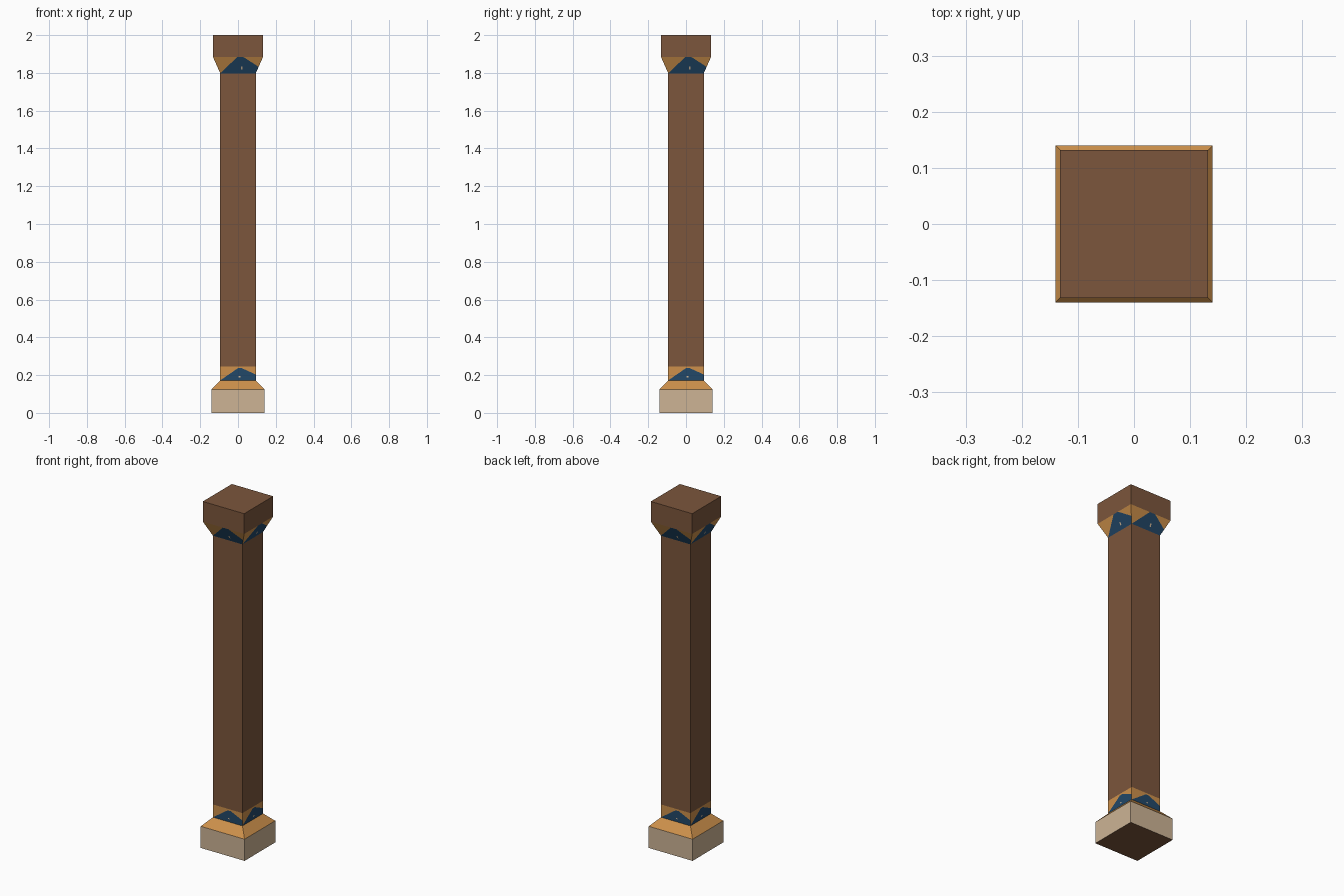
import bpy
import bmesh
from math import pi
from mathutils import Matrix, Vector

if "Cube" in bpy.data.objects:
    bpy.data.objects.remove(bpy.data.objects["Cube"])


def material(name, rgb):
    m = bpy.data.materials.new(name)
    m.diffuse_color = (*rgb, 1)
    m.use_nodes = True
    m.node_tree.nodes["Principled BSDF"].inputs["Base Color"].default_value = m.diffuse_color
    return m


BROWN = material("brown wood", (0.20, 0.093, 0.045))
OCHRE = material("ochre paint", (0.61, 0.28, 0.07))
STONE = material("pale stone", (0.61, 0.456, 0.30))
BLUE = material("deep blue paint", (0.016, 0.065, 0.14))

R0, R1, R2 = 0.14, 0.094, 0.132          # half widths: base, shaft, capital
Z1, Z2, Z3, Z4, Z5, Z6 = 0.125, 0.172, 0.246, 1.798, 1.883, 2.0


def finish(name, bm, mats):
    bmesh.ops.remove_doubles(bm, verts=bm.verts, dist=1e-5)
    me = bpy.data.meshes.new(name)
    bm.to_mesh(me)
    bm.free()
    for m in mats:
        me.materials.append(m)
    ob = bpy.data.objects.new(name, me)
    bpy.context.collection.objects.link(ob)
    return ob


def panels(name, polys, half, mats):
    """Repeat front-face polygons (material index, [(u, z)...]) on four sides."""
    bm = bmesh.new()
    for k in range(4):
        rot = Matrix.Rotation(k * pi / 2, 3, 'Z')
        for idx, pts in polys:
            f = bm.faces.new([bm.verts.new(rot @ Vector((u, -half(z), z)))
                              for u, z in pts])
            f.material_index = idx
    return bm, name, mats


def tier(name, r0, z0, r1, z1, mats, cap=None):
    """Four-sided tapered block; cap is an optional end height."""
    half = lambda z: r0 + (r1 - r0) * (z - z0) / (z1 - z0)
    bm, _, _ = panels(name, [(0, [(-r0, z0), (r0, z0), (r1, z1), (-r1, z1)])], half, mats)
    if cap is not None:
        r = half(cap)
        pts = [(-r, -r), (r, -r), (r, r), (-r, r)]
        if cap == z0:
            pts.reverse()
        f = bm.faces.new([bm.verts.new((x, y, cap)) for x, y in pts])
        f.material_index = len(mats) - 1
    return finish(name, bm, mats)


# Plain tiers
tier("base_block", R0, 0, R0, Z1, [STONE, BROWN], cap=0)
tier("base_slope", R0, Z1, R1, Z2, [OCHRE])
tier("shaft", R1, Z3, R1, Z4, [BROWN])
tier("capital_block", R2, Z5, R2, Z6, [BROWN], cap=Z6)

# Painted band at the foot of the shaft
lower = [
    (1, [(-R1, Z2), (R1, Z2), (R1, 0.203), (0.02, 0.237), (0, 0.237)]),
    (0, [(-R1, Z2), (0, 0.237), (0, Z3), (-R1, Z3)]),
    (0, [(0, 0.237), (0.02, 0.237), (0.02, Z3), (0, Z3)]),
    (0, [(0.02, 0.237), (R1, 0.203), (R1, Z3), (0.02, Z3)]),
]
finish(*[panels("lower_band", lower, lambda z: R1, None)[i] for i in (1, 0)], [OCHRE, BLUE])


# Painted flare under the capital
def flare(z):
    return R1 + (R2 - R1) * (z - Z4) / (Z5 - Z4)


ze = 1.832
upper = [
    (1, [(-R1, Z4), (R1, Z4), (flare(ze), ze), (0.03, Z5), (-0.005, Z5)]),
    (0, [(-R1, Z4), (-0.005, Z5), (-R2, Z5)]),
    (0, [(flare(ze), ze), (R2, Z5), (0.03, Z5)]),
]
finish(*[panels("capital_flare", upper, flare, None)[i] for i in (1, 0)], [OCHRE, BLUE])


# Tiny pale flecks painted on the blue
def fleck(u, z, w, h):
    return (0, [(u - w, z - h), (u + w, z - h), (u + w, z + h), (u - w, z + h)])


for name, poly, half in (
        ("lower_flecks", fleck(0.008, 0.191, 0.005, 0.003), lambda z: R1 + 0.001),
        ("upper_flecks", fleck(0.02, 1.826, 0.004, 0.008), lambda z: flare(z) + 0.001)):
    finish(name, panels(name, [poly], half, None)[0], [STONE])
